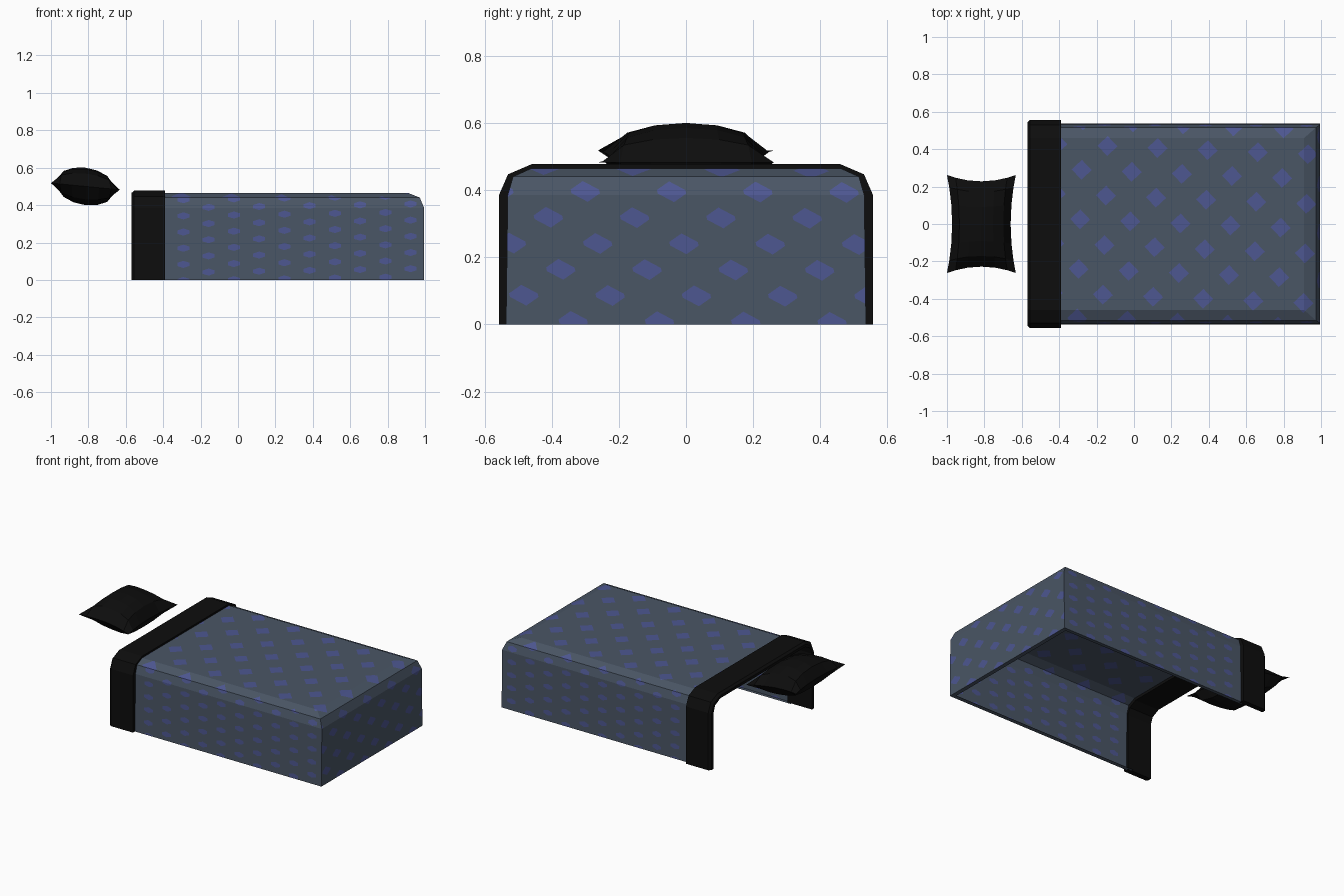
import bpy, bmesh, math
from mathutils import Vector

if "Cube" in bpy.data.objects:
    bpy.data.objects.remove(bpy.data.objects["Cube"])


def material(name, rgb):
    m = bpy.data.materials.new(name)
    m.diffuse_color = (*rgb, 1)
    m.use_nodes = True
    m.node_tree.nodes["Principled BSDF"].inputs["Base Color"].default_value = m.diffuse_color
    return m


SLATE = material("slate_blue_cloth", (0.068, 0.092, 0.130))
DOT = material("violet_blue_dots", (0.075, 0.095, 0.285))
BLACK = material("black_cloth", (0.004, 0.004, 0.004))


def finish(bm, name, mats):
    me = bpy.data.meshes.new(name)
    bm.to_mesh(me)
    bm.free()
    for m in mats:
        me.materials.append(m)
    ob = bpy.data.objects.new(name, me)
    bpy.context.collection.objects.link(ob)
    return ob


# Dot patterns per panel: plane axes, a dot centre, two lattice steps,
# half size along the steps, and how far the side tips reach
PATTERNS = {
    0: ((0, 1), (-0.28, 0.29), (0.138, 0.127), (0.130, -0.138), 0.20, 0.41),   # top
    1: ((0, 2), (-0.157, 0.215), (0.135, 0.0455), (0.135, -0.041), 0.22, 0.24),  # sides
    2: ((1, 2), (-0.006, 0.24), (0.110, 0.077), (0.147, -0.078), 0.20, 0.33),  # foot end
}


def pattern_lines(p):
    """Three families of parallel cut lines: normal and half width."""
    _, _, a, b, w, t = p
    det = a[0] * b[1] - a[1] * b[0]
    u = Vector((b[1], -b[0])) / det
    v = Vector((-a[1], a[0])) / det
    return [(u, w), (v, w), (u + v, t)]


def cut_dots(bm, group, p):
    """Cut the dot outlines into the faces of one panel."""
    (i, j), origin = p[0], p[1]
    for g, w in pattern_lines(p):
        n, o = Vector((0, 0, 0)), Vector((0, 0, 0))
        n[i], n[j] = g
        o[i], o[j] = origin
        for k in range(-12, 13):
            for c in (k - w, k + w):
                faces = [f for f in bm.faces if f.material_index == group]
                geom = (faces + list({e for f in faces for e in f.edges})
                        + list({x for f in faces for x in f.verts}))
                bmesh.ops.bisect_plane(bm, geom=geom, dist=1e-6,
                                       plane_co=o + n * (c / n.length_squared),
                                       plane_no=n.normalized())


def is_dot(f, p):
    c = f.calc_center_median()
    q = Vector((c[p[0][0]] - p[1][0], c[p[0][1]] - p[1][1]))
    return all(abs(q.dot(g) - round(q.dot(g))) < w for g, w in pattern_lines(p))


# Blanket: open shell with a small hem, mitred soft edges and cut-in dots
bm = bmesh.new()
rings = []
for x1, y, z in [(0.965, 0.51, 0.002), (0.995, 0.536, 0.0), (0.995, 0.531, 0.385),
                 (0.972, 0.515, 0.44), (0.91, 0.46, 0.465)]:
    rings.append([bm.verts.new(c) for c in
                  [(-0.42, -y, z), (x1, -y, z), (x1, y, z), (-0.42, y, z)]])
for r, (lo, hi) in enumerate(zip(rings, rings[1:])):
    for e in range(3):
        f = bm.faces.new((lo[e], lo[e + 1], hi[e + 1], hi[e]))
        f.material_index = 3 if r == 0 else 0 if r == 3 else (2 if e == 1 else 1)
bm.faces.new(rings[-1])
for group, p in PATTERNS.items():
    cut_dots(bm, group, p)
for f in bm.faces:
    p = PATTERNS.get(f.material_index)
    f.material_index = 1 if p and is_dot(f, p) else 0
finish(bm, "blanket", [SLATE, DOT])


# Folded band: arch profile extruded along x, its head edge rounded off
half_outer = [(0.557, 0.0), (0.557, 0.385), (0.53, 0.447), (0.46, 0.477)]
half_inner = [(0.522, 0.0), (0.522, 0.375), (0.505, 0.42), (0.45, 0.447)]


def arch(half, shrink=0.0):
    pts = [(y - shrink, z - (shrink if z > 0 else 0)) for y, z in half]
    return pts + [(-y, z) for y, z in reversed(pts)]


bm = bmesh.new()
loops = [[bm.verts.new((x, y, z)) for y, z in arch(half, s)]
         for x, half, s in [(-0.39, half_inner, 0), (-0.39, half_outer, 0),
                            (-0.555, half_outer, 0), (-0.57, half_outer, 0.012),
                            (-0.57, half_inner, 0)]]
for k in range(5):
    a, b = loops[k], loops[(k + 1) % 5]
    for i in range(len(a) - 1):
        bm.faces.new((a[i], a[i + 1], b[i + 1], b[i]))
for end in (0, -1):
    bm.faces.new([l[end] for l in loops])
bmesh.ops.recalc_face_normals(bm, faces=bm.faces[:])
finish(bm, "folded_band", [BLACK])


# Pillow: two puffed grids with pinched edges, joined at the seam
bm = bmesh.new()
steps = [-1, -0.75, -0.4, 0, 0.4, 0.75, 1]
for side in (1, -1):
    grid = []
    for u in steps:
        row = []
        for v in steps:
            puff = 0.1 * ((1 - u * u) * (1 - v * v)) ** 0.45
            row.append(bm.verts.new((
                -0.816 + u * 0.184 * (1 - 0.15 * (1 - v * v)),
                v * 0.262 * (1 - 0.13 * (1 - u * u)),
                0.5 - 0.018 * u + side * puff)))
        grid.append(row)
    for i in range(6):
        for j in range(6):
            bm.faces.new((grid[i][j], grid[i + 1][j], grid[i + 1][j + 1], grid[i][j + 1]))
bmesh.ops.remove_doubles(bm, verts=bm.verts[:], dist=1e-5)
bmesh.ops.recalc_face_normals(bm, faces=bm.faces[:])
finish(bm, "pillow", [BLACK])
